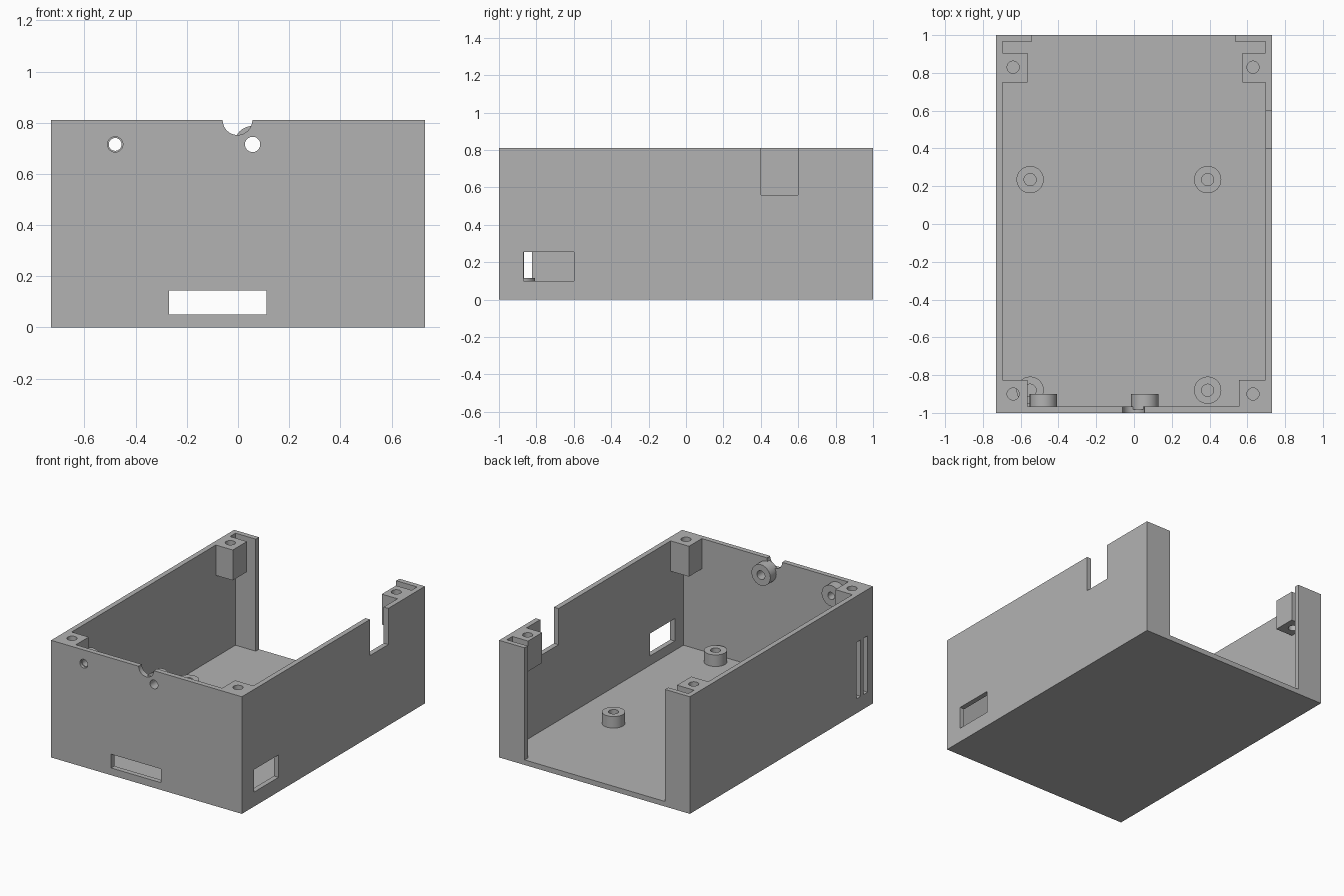
import bpy
import math
from mathutils import Matrix

if "Cube" in bpy.data.objects:
    bpy.data.objects.remove(bpy.data.objects["Cube"], do_unlink=True)

# Main dimensions
HX, HY, TOP = 0.73, 1.0, 0.81
WALL = 0.035
IX, IY = HX - WALL, HY - WALL
OVER = 0.05

grey = bpy.data.materials.new("plain grey")
grey.use_nodes = True
COLOUR = (0.45, 0.45, 0.45, 1)
grey.diffuse_color = COLOUR
grey.node_tree.nodes["Principled BSDF"].inputs["Base Color"].default_value = COLOUR


def box(name, x0, x1, y0, y1, z0, z1):
    bpy.ops.mesh.primitive_cube_add(size=1)
    ob = bpy.context.object
    ob.name = name
    ob.data.transform(Matrix.Translation(((x0 + x1) / 2, (y0 + y1) / 2, (z0 + z1) / 2))
                      @ Matrix.Diagonal((x1 - x0, y1 - y0, z1 - z0, 1)))
    ob.data.materials.append(grey)
    return ob


def rod(name, radius, start, length, along_y=False):
    """Cylinder growing from start along +z, or along +y."""
    bpy.ops.mesh.primitive_cylinder_add(vertices=48, radius=radius, depth=length)
    ob = bpy.context.object
    ob.name = name
    turn = Matrix.Rotation(-math.pi / 2, 4, "X") if along_y else Matrix()
    ob.data.transform(Matrix.Translation(start) @ turn
                      @ Matrix.Translation((0, 0, length / 2)))
    ob.data.materials.append(grey)
    return ob


def combine(target, tool, operation="DIFFERENCE"):
    """Apply a boolean and discard the tool."""
    mod = target.modifiers.new("cut", "BOOLEAN")
    mod.operation, mod.solver, mod.object = operation, "EXACT", tool
    bpy.context.view_layer.objects.active = target
    bpy.ops.object.modifier_apply(modifier=mod.name)
    bpy.data.objects.remove(tool, do_unlink=True)


def smooth(ob):
    bpy.ops.object.select_all(action="DESELECT")
    ob.select_set(True)
    bpy.context.view_layer.objects.active = ob
    bpy.ops.object.shade_smooth_by_angle(angle=math.radians(30))


# Open-topped case with a wide opening in the back wall
case = box("case", -HX, HX, -HY, HY, 0, TOP)
combine(case, box("cavity", -IX, IX, -IY, IY, WALL, TOP + OVER))
combine(case, box("back_opening", -0.54, 0.535, 0.9, HY + OVER, WALL, TOP + OVER))

# Corner screw posts hanging from the rim, each with a through hole
posts = [(-HX + 0.01, -0.565, 0.75, 0.905, -0.64, 0.83),
         (0.575, HX - 0.01, 0.75, 0.905, 0.63, 0.83),
         (-HX + 0.01, -0.565, -HY + 0.01, -0.825, -0.64, -0.90),
         (0.555, HX - 0.01, -HY + 0.01, -0.825, 0.63, -0.90)]
for x0, x1, y0, y1, hx, hy in posts:
    combine(case, box("post", x0, x1, y0, y1, 0.60, TOP), "UNION")
    combine(case, rod("post_hole", 0.032, (hx, hy, 0.5), 0.5))

# Left (+x) side: connector window and rim notch
combine(case, box("side_window", 0.66, HX + OVER, -0.87, -0.60, 0.10, 0.255))
combine(case, box("side_notch", 0.66, HX + OVER, 0.40, 0.60, 0.56, TOP + OVER))

# Right (-x) side: two upright slots
for y in (-0.845, -0.92):
    combine(case, box("side_slot", -HX - OVER, -0.66, y - 0.022, y + 0.022, 0.10, 0.49))

# Front: card slot, cable notch and two round holes
combine(case, box("front_slot", -0.27, 0.112, -HY - OVER, -0.94, 0.05, 0.145))
combine(case, rod("cable_notch", 0.058, (-0.002, -HY - OVER, TOP), 0.1, True))
FRONT_HOLES = {"right": (-0.48, 0.025), "left": (0.057, 0.03)}
for x, _ in FRONT_HOLES.values():
    combine(case, rod("front_hole", 0.03, (x, -HY - OVER, 0.715), 0.1, True))
smooth(case)

# Ring-shaped bosses behind the front holes, set into the wall
for side, (x, bore) in FRONT_HOLES.items():
    boss = rod("front_boss_" + side, 0.072, (x, -0.982, 0.715), 0.082, True)
    combine(boss, rod("bore", bore, (x, -HY, 0.715), 0.2, True))
    smooth(boss)

# Board standoffs on the floor
for side, x in (("right", -0.55), ("left", 0.39)):
    for place, y in (("back", 0.235), ("front", -0.88)):
        standoff = rod(f"standoff_{place}_{side}", 0.072, (x, y, WALL - 0.01), 0.09)
        combine(standoff, rod("bore", 0.032, (x, y, 0), 0.2))
        smooth(standoff)
